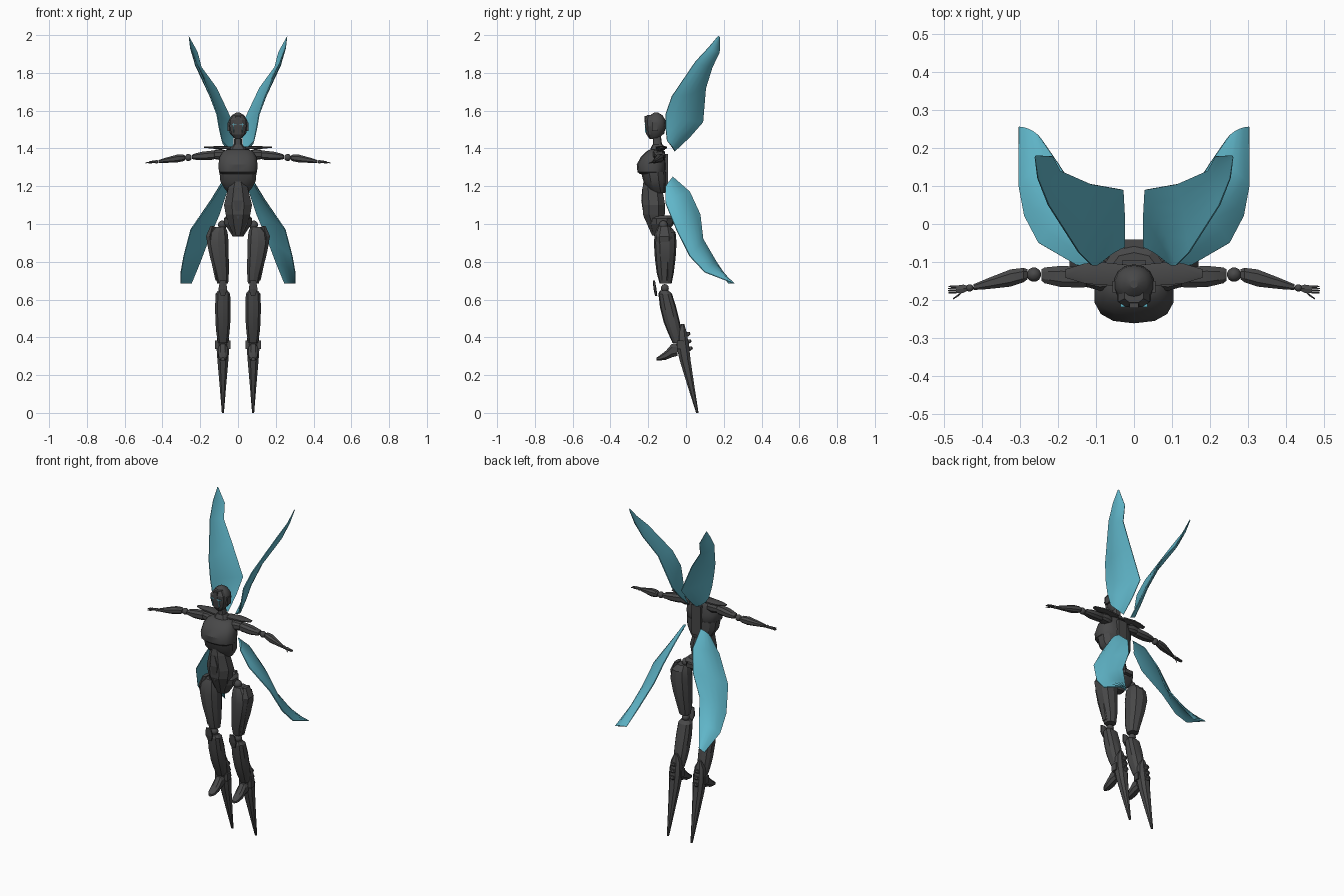
import bpy, bmesh, math
from mathutils import Vector


def material(name, rgb):
    m = bpy.data.materials.new(name)
    m.diffuse_color = (*rgb, 1)
    return m


GREY = material("dark grey armour", (0.065, 0.065, 0.066))
CYAN = material("pale cyan wing", (0.12, 0.48, 0.60))


def finish(name, loops, mat, smooth, side=1):
    """Skin closed loops of points into a capped solid; side=-1 mirrors across x."""
    bm = bmesh.new()
    rows = [[bm.verts.new((p[0] * side, p[1], p[2])) for p in loop] for loop in loops]
    n = len(rows[0])
    for a, b in zip(rows, rows[1:]):
        for i in range(n):
            j = (i + 1) % n
            bm.faces.new((a[i], a[j], b[j], b[i]))
    bm.faces.new(rows[0])
    bm.faces.new(rows[-1])
    bmesh.ops.recalc_face_normals(bm, faces=bm.faces)
    me = bpy.data.meshes.new(name)
    bm.to_mesh(me)
    bm.free()
    me.materials.append(mat)
    if smooth:
        me.shade_smooth()
        me.set_sharp_from_angle(angle=math.radians(smooth))
    ob = bpy.data.objects.new(name, me)
    bpy.context.collection.objects.link(ob)
    return ob


def loft(name, rings, axis=2, n=10, p=0.8, smooth=32, mirror=False, mat=GREY):
    """Rings are (x, y, z, radius1, radius2), the radii along the two axes other than `axis`."""
    u, v = [k for k in range(3) if k != axis]
    loops = []
    for r in rings:
        loop = []
        for i in range(n):
            t = 2 * math.pi * (i + 0.5) / n
            c, s = math.cos(t), math.sin(t)
            q = list(r[:3])
            q[u] += r[3] * math.copysign(abs(c) ** p, c)
            q[v] += r[4] * math.copysign(abs(s) ** p, s)
            loop.append(q)
        loops.append(loop)
    for side in ((1, -1) if mirror else (1,)):
        suffix = {1: "_right", -1: "_left"}[side] if mirror else ""
        finish(name + suffix, loops, mat, smooth, side)


def ball(name, c, r, mirror=True):
    x, y, z = c
    rings = [(x, y, z + r * math.cos(a), r * math.sin(a), r * math.sin(a))
             for a in [math.pi * (k + .15) / 6.3 for k in range(7)]]
    loft(name, rings, n=12, p=1, mirror=mirror)


def block(name, c, sx, sy, sz, mirror=False, mat=GREY):
    x, y, z = c
    k = math.sqrt(2)
    loft(name, [(x, y, z - sz, sx * k, sy * k), (x, y, z + sz, sx * k, sy * k)],
         n=4, p=1, smooth=0, mirror=mirror, mat=mat)


def wing(name, stations, thick, camber):
    """Lens section between a front-edge point and a back-edge point at each station."""
    loops = []
    for k, (f, b) in enumerate(stations):
        f, b = Vector(f), Vector(b)
        f0, b0 = stations[max(k - 1, 0)]
        f1, b1 = stations[min(k + 1, len(stations) - 1)]
        along = Vector(f1) + Vector(b1) - Vector(f0) - Vector(b0)
        nrm = (b - f).cross(along).normalized()
        w = min(1, (b - f).length / 0.12)
        def pt(t, s):
            h = 4 * t * (1 - t)
            return f.lerp(b, t) + nrm * w * (h * camber + s * thick * (0.3 + 0.7 * h))
        ts = [0, .2, .4, .6, .8, 1]
        loops.append([pt(t, 1) for t in ts] + [pt(t, -1) for t in reversed(ts)])
    for side, tag in ((1, "_right"), (-1, "_left")):
        finish(name + tag, loops, CYAN, 40, side)


# Wings
wing("upper_wing", [
    ((.085, -.10, 1.44), (.025, -.06, 1.385)),
    ((.10, -.108, 1.51), (.026, .02, 1.46)),
    ((.112, -.108, 1.58), (.03, .09, 1.54)),
    ((.145, -.075, 1.675), (.115, .105, 1.72)),
    ((.225, .05, 1.86), (.195, .14, 1.83)),
    ((.253, .12, 1.935), (.215, .178, 1.91)),
    ((.26, .172, 1.998), (.258, .18, 1.99))], .009, .012)
wing("lower_wing", [
    ((.09, -.108, 1.20), (.05, -.07, 1.25)),
    ((.15, -.108, 1.11), (.06, .02, 1.17)),
    ((.25, -.05, .97), (.10, .075, 1.05)),
    ((.287, .02, .83), (.155, .09, .92)),
    ((.302, .10, .745), (.20, .16, .80)),
    ((.303, .255, .685), (.245, .225, .685))], .009, -.012)

# Head: cranium, face mask and glowing face lines
loft("cranium", [(0, -.165, 1.455, .022, .022), (0, -.16, 1.48, .044, .045),
                 (0, -.158, 1.52, .054, .052), (0, -.158, 1.55, .05, .049),
                 (0, -.158, 1.575, .034, .034), (0, -.158, 1.59, .010, .010)], n=14, p=.95)
loft("face_mask", [(0, -.18, 1.45, .016, .014), (0, -.186, 1.475, .036, .026),
                   (0, -.188, 1.515, .047, .030), (0, -.192, 1.55, .045, .028),
                   (0, -.186, 1.576, .026, .022)], n=8, p=.8, smooth=0)
block("brow_crest", (0, -.213, 1.555), .012, .008, .018)
block("face_line", (.022, -.214, 1.51), .002, .004, .026, True, CYAN)
block("eye_line", (.022, -.2145, 1.528), .013, .004, .002, True, CYAN)
block("ear_disc", (.05, -.165, 1.515), .006, .015, .022, True)
# Neck
loft("neck", [(0, -.15, 1.37, .032, .03), (0, -.15, 1.41, .022, .024), (0, -.155, 1.47, .02, .022)], n=10)
loft("collar", [(0, -.15, 1.392, .045, .04), (0, -.15, 1.405, .04, .036), (0, -.15, 1.42, .026, .028)])

# Torso
loft("bust", [(0, -.178, 1.265, .092, .066), (0, -.182, 1.275, .103, .075), (0, -.183, 1.315, .106, .078),
              (0, -.175, 1.355, .099, .064), (0, -.162, 1.385, .080, .046),
              (0, -.155, 1.395, .055, .034)], n=14)
loft("ribcage", [(0, -.145, 1.165, .055, .036), (0, -.155, 1.19, .075, .05),
                 (0, -.165, 1.225, .096, .062), (0, -.172, 1.275, .101, .068)], n=12)
loft("abdomen_shell", [(0, -.19, 1.245, .03, .035), (0, -.178, 1.19, .056, .056),
                       (0, -.17, 1.10, .08, .064), (0, -.17, 1.05, .070, .062),
                       (0, -.16, 1.0, .055, .05), (0, -.15, .94, .028, .032)], n=8, p=.95, smooth=0)
loft("abdomen_diamond", [(0, -.225, 1.185, .006, .010), (0, -.230, 1.125, .035, .010),
                         (0, -.215, 1.03, .006, .010)], n=4, p=1, smooth=0)
loft("pelvis", [(0, -.13, 1.045, .06, .055), (0, -.128, 1.03, .078, .072),
                (0, -.13, 1.0, .075, .066), (0, -.14, .965, .05, .045), (0, -.14, .935, .03, .028)], n=10, smooth=20)
block("tail_plate", (0, -.055, 1.02), .026, .014, .012)
block("spine_plate", (0, -.105, 1.28), .03, .010, .09)
ball("hip_joint", (.083, -.12, .995), .024)

# Shoulders and arms, lofted along x
loft("shoulder_blade", [(.02, -.135, 1.402, .03, .008), (.09, -.13, 1.405, .032, .009),
                        (.13, -.13, 1.405, .028, .007), (.18, -.13, 1.407, .012, .004)], 0, 8, mirror=True)
loft("shoulder", [(.06, -.145, 1.365, .028, .022), (.09, -.143, 1.368, .034, .03),
                  (.125, -.14, 1.368, .026, .024)], 0, 10, mirror=True)
loft("upper_arm", [(.11, -.14, 1.368, .018, .016), (.13, -.14, 1.365, .028, .026),
                   (.19, -.138, 1.36, .030, .024), (.235, -.135, 1.356, .022, .016),
                   (.243, -.134, 1.355, .016, .011)], 0, 8, smooth=25, mirror=True)
ball("elbow_joint", (.263, -.133, 1.352), .019)
loft("forearm", [(.28, -.132, 1.35, .014, .012), (.29, -.134, 1.35, .020, .019),
                 (.325, -.142, 1.346, .024, .022), (.385, -.157, 1.337, .015, .014),
                 (.422, -.166, 1.331, .008, .008)], 0, 8, smooth=25, mirror=True)
ball("wrist_joint", (.432, -.168, 1.33), .010)
loft("palm", [(.438, -.169, 1.33, .007, .006), (.448, -.170, 1.329, .012, .007),
              (.468, -.172, 1.327, .011, .006)], 0, 6, smooth=0, mirror=True)
for i in range(4):
    y = -.164 - .0055 * i
    loft("finger_%d" % (i + 1), [(.466, y, 1.327, .0025, .003), (.480, y, 1.326, .0025, .003),
                                 (.490 - .002 * abs(i - 1.5), y, 1.323, .0015, .002)], 0, 5, mirror=True)
loft("thumb", [(.452, -.178, 1.327, .003, .003), (.463, -.188, 1.324, .003, .003),
               (.475, -.196, 1.322, .002, .002)], 0, 5, mirror=True)

# Legs
loft("thigh", [(.095, -.115, .985, .03, .035), (.105, -.11, .955, .052, .055),
               (.107, -.11, .90, .060, .060), (.098, -.11, .82, .051, .055),
               (.086, -.11, .74, .039, .045), (.081, -.108, .685, .030, .032)], n=10, smooth=25, mirror=True)
loft("thigh_plate", [(.135, -.115, .99, .012, .03), (.150, -.115, .935, .022, .045),
                     (.138, -.115, .85, .016, .038), (.112, -.115, .70, .008, .02)],
     n=6, smooth=0, mirror=True)
ball("knee_joint", (.08, -.112, .66), .022)
loft("knee_guard", [(.08, -.158, .62, .012, .006), (.08, -.164, .655, .026, .008),
                    (.08, -.17, .70, .018, .006)], n=6, smooth=0, mirror=True)
loft("shin", [(.08, -.115, .648, .026, .022), (.08, -.11, .63, .040, .036),
              (.08, -.095, .56, .043, .043), (.08, -.075, .48, .041, .043),
              (.08, -.058, .42, .036, .036), (.08, -.045, .37, .026, .026)], n=10, smooth=25, mirror=True)
loft("heel_spike", [(.08, -.018, .47, .010, .010), (.08, -.022, .43, .030, .026),
                    (.08, -.018, .36, .037, .036), (.08, -.005, .28, .031, .031),
                    (.08, .027, .14, .018, .019), (.08, .06, 0, .006, .007)],
     n=8, smooth=25, mirror=True)
for i in range(3):
    y, z = .006 + .006 * i, .415 - .038 * i
    loft("spike_fin_%d" % (i + 1), [(.08, y - .012, z - .014, .016, .012), (.08, y + .004, z, .018, .014),
                                    (.08, y + .006, z + .012, .012, .008)], n=6, smooth=0, mirror=True)
block("ankle_clasp", (.08, -.03, .36), .041, .018, .022, True)

# Feet, lofted along y
loft("foot", [(.08, -.045, .335, .024, .035), (.08, -.075, .330, .026, .038),
              (.08, -.105, .306, .027, .026), (.08, -.14, .290, .022, .014),
              (.08, -.157, .285, .010, .008)], 1, 8, smooth=25, mirror=True)
